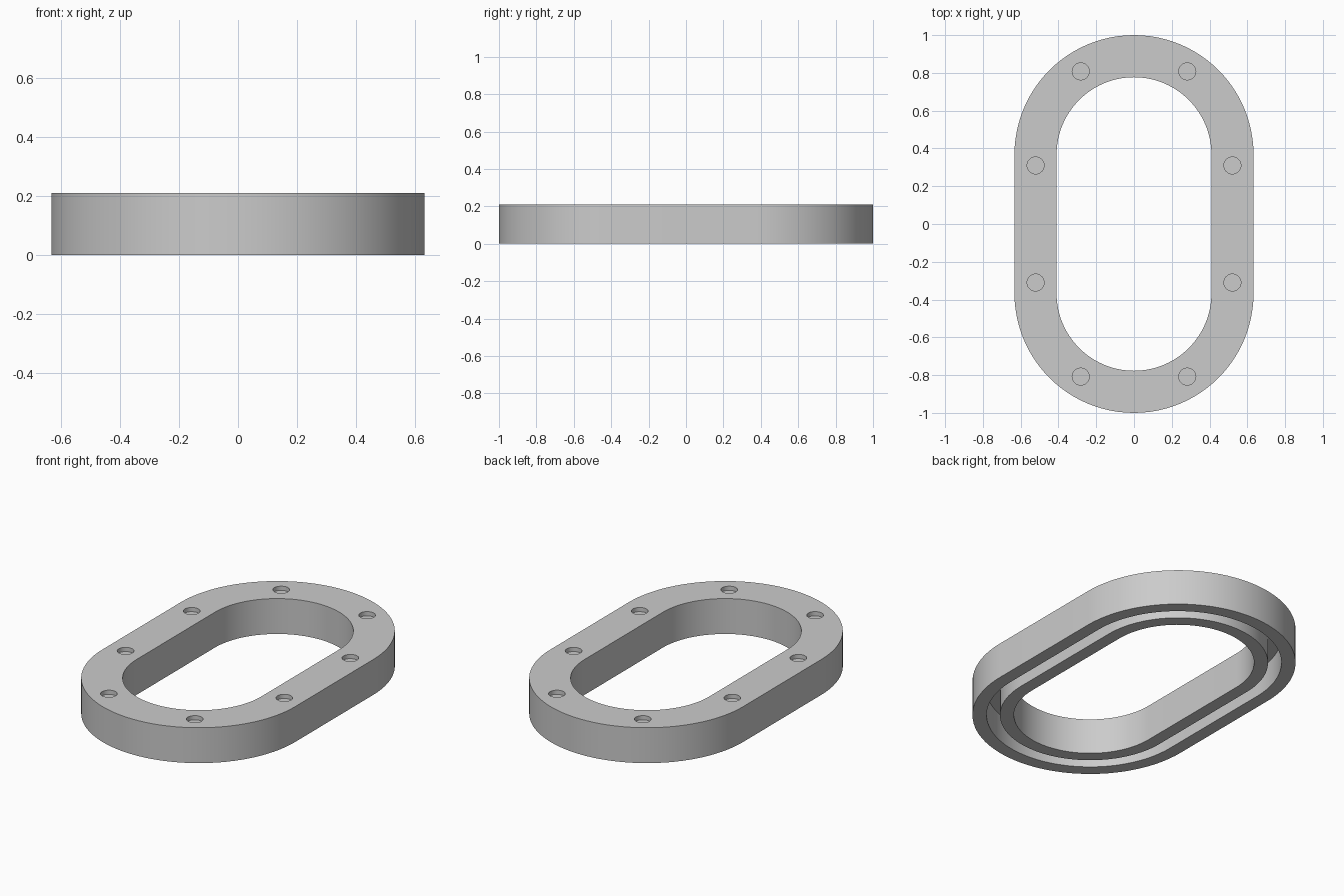
import bpy
import bmesh
import math

if "Cube" in bpy.data.objects:
    bpy.data.objects.remove(bpy.data.objects["Cube"], do_unlink=True)

HALF_STRAIGHT = 0.367   # distance from centre to each end arc's centre
HEIGHT = 0.21
SEGMENTS = 48           # per end arc
HOLE_RADIUS, HOLE_DEPTH = 0.045, 0.025

grey = bpy.data.materials.new("light grey")
grey.use_nodes = True
grey.diffuse_color = (0.6, 0.6, 0.6, 1)
grey.node_tree.nodes["Principled BSDF"].inputs["Base Color"].default_value = (0.6, 0.6, 0.6, 1)


def make_object(name, bm):
    bmesh.ops.recalc_face_normals(bm, faces=bm.faces)
    mesh = bpy.data.meshes.new(name)
    bm.to_mesh(mesh)
    bm.free()
    mesh.materials.append(grey)
    obj = bpy.data.objects.new(name, mesh)
    bpy.context.collection.objects.link(obj)
    return obj


def stadium(radius, z):
    """Closed outline of two half circles joined by straight sides."""
    points = []
    for end in (0, 1):
        centre = HALF_STRAIGHT * (1 - 2 * end)
        for i in range(SEGMENTS + 1):
            a = math.pi * (end + i / SEGMENTS)
            points.append((radius * math.cos(a), centre + radius * math.sin(a), z))
    return points


# Ring: cross-section with a groove in the underside, swept round the outline
INNER, OUTER = 0.41, 0.633
GROOVE_IN, GROOVE_OUT, GROOVE_TOP = 0.485, 0.557, 0.16
section = [(OUTER, 0), (OUTER, HEIGHT), (INNER, HEIGHT), (INNER, 0),
           (GROOVE_IN, 0), (GROOVE_IN, GROOVE_TOP),
           (GROOVE_OUT, GROOVE_TOP), (GROOVE_OUT, 0)]
bm = bmesh.new()
loops = [[bm.verts.new(p) for p in stadium(r, z)] for r, z in section]
for k, a in enumerate(loops):
    b = loops[(k + 1) % len(loops)]
    for i in range(len(a)):
        j = (i + 1) % len(a)
        bm.faces.new((a[i], a[j], b[j], b[i]))
ring = make_object("grooved_ring", bm)

# Cutters for the eight shallow round holes in the top
bm = bmesh.new()
for x, y in ((0.521, 0.31), (0.282, 0.808)):
    for sx in (-1, 1):
        for sy in (-1, 1):
            made = bmesh.ops.create_cone(bm, cap_ends=True, segments=32, radius1=HOLE_RADIUS,
                                         radius2=HOLE_RADIUS, depth=2 * HOLE_DEPTH)
            bmesh.ops.translate(bm, verts=made["verts"], vec=(sx * x, sy * y, HEIGHT))
cutter = make_object("hole_cutters", bm)
cutter.hide_render = True
cutter.hide_set(True)

cut = ring.modifiers.new("top_holes", 'BOOLEAN')
cut.operation = 'DIFFERENCE'
cut.solver = 'EXACT'
cut.object = cutter

# Apply the holes, drop the cutters and smooth the curved walls
bpy.ops.object.select_all(action='DESELECT')
ring.select_set(True)
bpy.context.view_layer.objects.active = ring
bpy.ops.object.modifier_apply(modifier=cut.name)
bpy.data.objects.remove(cutter, do_unlink=True)
bpy.ops.object.shade_smooth_by_angle(angle=math.radians(30))
